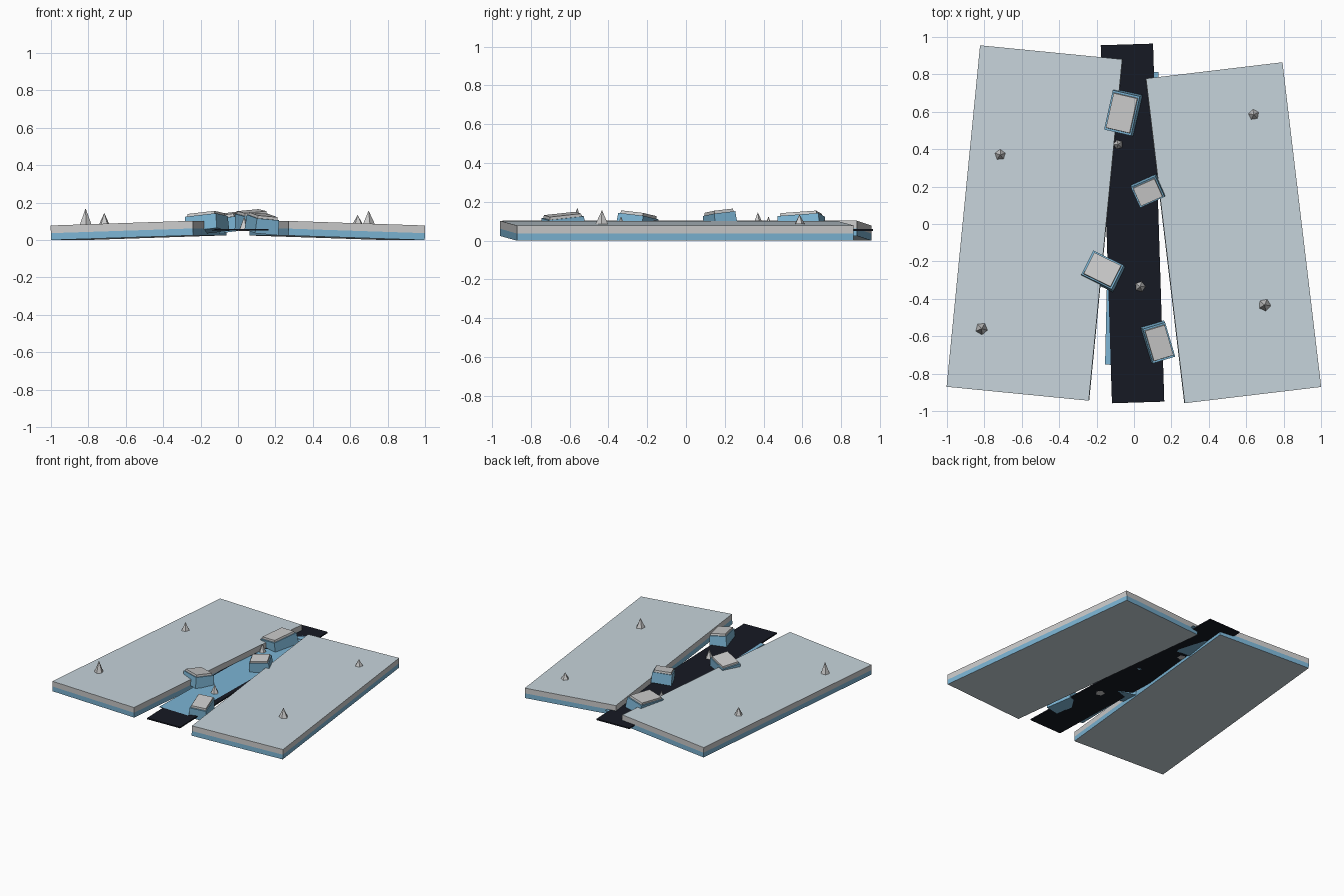
import bpy, bmesh
from math import radians, sin, cos, pi

if "Cube" in bpy.data.objects:
    bpy.data.objects.remove(bpy.data.objects["Cube"])


def mat(name, col):
    m = bpy.data.materials.new(name)
    m.diffuse_color = (*col, 1)
    m.use_nodes = True
    m.node_tree.nodes["Principled BSDF"].inputs["Base Color"].default_value = m.diffuse_color
    return m


SNOW = mat("snow", (0.62, 0.62, 0.62))
PALE = mat("pale_snow", (0.57, 0.66, 0.71))
ICE = mat("blue_ice", (0.20, 0.46, 0.66))
DARK = mat("dark_water", (0.008, 0.01, 0.017))


def stack(name, size, levels, bands, caps, loc, rot):
    """Box made of stacked rectangles; levels are (z, scale or inset size)."""
    bm = bmesh.new()
    rings = []
    for z, s in levels:
        x, y = size[0] / 2 * s, size[1] / 2 * s
        rings.append([bm.verts.new(p) for p in
                      ((-x, -y, z), (x, -y, z), (x, y, z), (-x, y, z))])
    mats = list(dict.fromkeys(bands + caps))
    for lo, hi, m in zip(rings, rings[1:], bands):
        for i in range(4):
            j = (i + 1) % 4
            f = bm.faces.new((lo[i], lo[j], hi[j], hi[i]))
            f.material_index = mats.index(m)
    bm.faces.new(rings[0][::-1]).material_index = mats.index(caps[0])
    bm.faces.new(rings[-1]).material_index = mats.index(caps[1])
    me = bpy.data.meshes.new(name)
    bm.to_mesh(me)
    bm.free()
    for m in mats:
        me.materials.append(m)
    ob = bpy.data.objects.new(name, me)
    ob.location = loc
    ob.rotation_euler = [radians(a) for a in rot]
    bpy.context.collection.objects.link(ob)
    return ob


# Two tilted ice sheets
for name, x, y, w, l, tilt, yaw in (
        ("left_ice_sheet", -0.53, 0.005, 0.764, 1.834, -1.9, -5.6),
        ("right_ice_sheet", 0.53, -0.047, 0.735, 1.748, 1.9, 6.8)):
    stack(name, (w, l), [(0, 1), (0.037, 1), (0.078, 1)], [ICE, SNOW],
          [PALE, PALE], (x, y, sin(radians(1.9)) * w / 2), (0, tilt, yaw))

# Open water in the crack, with a blue strip of thin ice at its surface
stack("water_channel", (0.28, 1.915), [(0, 1), (0.01, 1)], [DARK], [DARK, DARK],
      (-0.008, 0.003, 0.05), (0, 0, 1.8))
stack("thin_ice_strip", (0.25, 1.57), [(0, 1), (0.005, 1)], [ICE], [ICE, ICE],
      (-0.012, 0.03, 0.055), (0, 0, -1.3))

# Broken blocks pushed up along the crack
blocks = (
    (-0.06, 0.595, 0.091, 0.155, 0.225, (4, -7, -13)),
    (0.075, 0.175, 0.105, 0.15, 0.125, (6, -5, 24)),
    (-0.167, -0.25, 0.092, 0.19, 0.15, (-6, -6, -26)),
    (0.13, -0.633, 0.086, 0.13, 0.20, (6, 5, 17)))
for i, (x, y, z, w, l, rot) in enumerate(blocks):
    stack(f"ice_block_{i + 1}", (w, l),
          [(-0.045, 1), (0.035, 0.96), (0.035, 0.86), (0.05, 0.84)],
          [ICE, ICE, SNOW], [ICE, SNOW], (x, y, z), rot)

# Small five-sided ice spikes
spikes = (
    (-0.715, 0.37, 0.082, 0.03, 0.145), (-0.815, -0.56, 0.08, 0.034, 0.17),
    (0.64, 0.585, 0.085, 0.029, 0.135), (0.698, -0.433, 0.085, 0.034, 0.158),
    (-0.085, 0.425, 0.048, 0.03, 0.125), (0.033, -0.335, 0.048, 0.034, 0.125))
for i, (x, y, z0, r, z1) in enumerate(spikes):
    bpy.ops.mesh.primitive_cone_add(vertices=5, radius1=r, depth=z1 - z0,
                                    location=(x, y, (z0 + z1) / 2),
                                    rotation=(0, 0, i * 0.7))
    bpy.context.object.name = f"ice_spike_{i + 1}"
